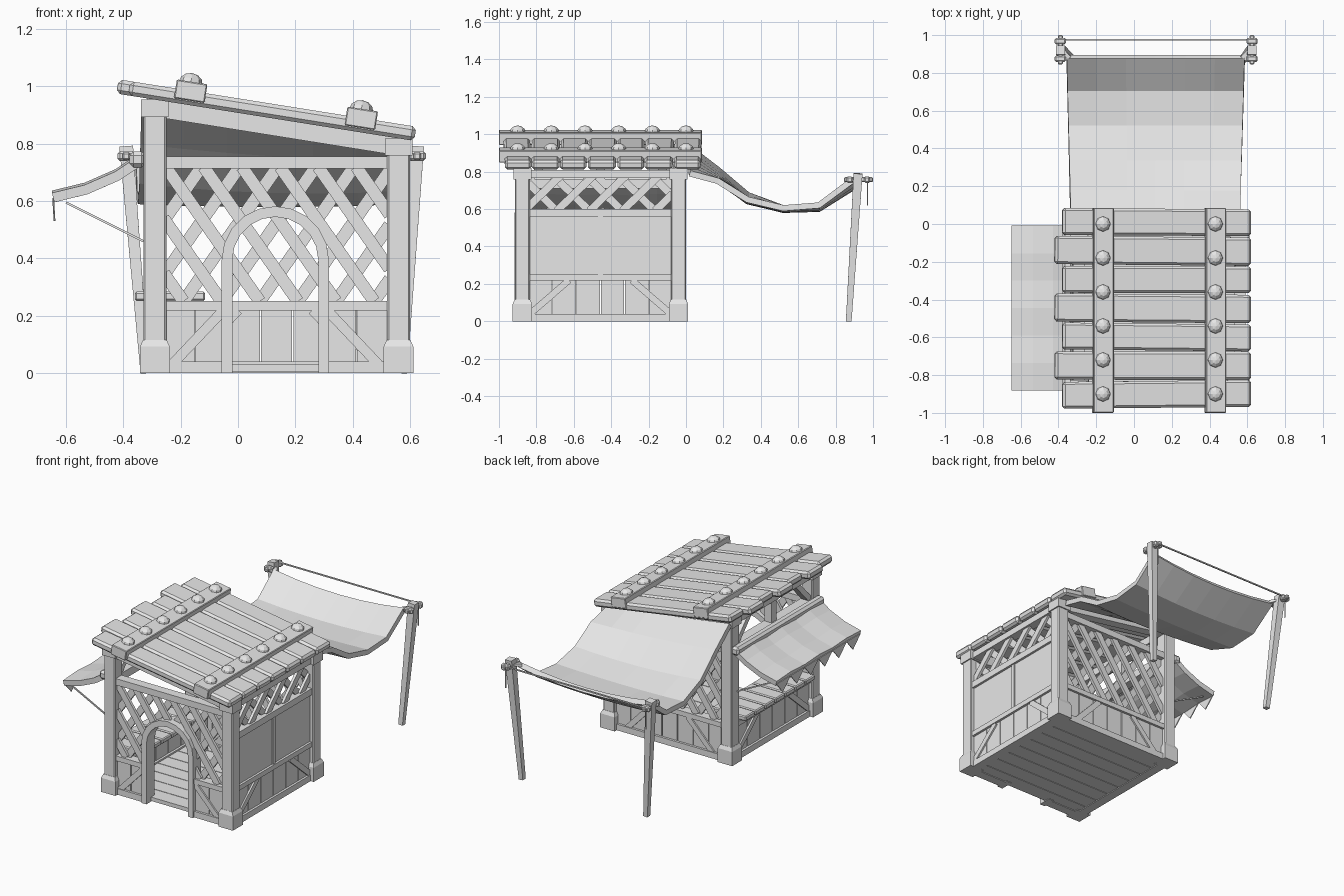
import bpy, bmesh, math, random
from mathutils import Vector as V, Matrix

random.seed(4)
cube = bpy.data.objects.get("Cube")
if cube:
    bpy.data.objects.remove(cube)

mat = bpy.data.materials.new("plain_grey")
mat.use_nodes = True
GREY = (0.8, 0.8, 0.8, 1)
mat.diffuse_color = GREY
mat.node_tree.nodes["Principled BSDF"].inputs["Base Color"].default_value = GREY

X, Y, Z = V((1, 0, 0)), V((0, 1, 0)), V((0, 0, 1))
LEFT, RIGHT, FRONT, BACK = -0.29, 0.56, -0.875, -0.04
parts = {}


def bm_of(name):
    return parts.setdefault(name, bmesh.new())


def bar(name, p, q, w, d, n, taper=1.0, bevel=0.0):
    """Beam from p to q: d thick along n, w wide across, end scaled by taper."""
    bm, p, q, n = bm_of(name), V(p), V(q), V(n)
    a = (q - p).normalized()
    s = a.cross(n).normalized()
    n = s.cross(a)
    rings = []
    for c, k in ((p, 1), (q, taper)):
        rings.append([bm.verts.new(c + s * i * w * k / 2 + n * j * d * k / 2)
                      for i, j in ((-1, -1), (1, -1), (1, 1), (-1, 1))])
    lo, hi = rings
    faces = [bm.faces.new(lo[::-1]), bm.faces.new(hi)]
    for i in range(4):
        k = (i + 1) % 4
        faces.append(bm.faces.new((lo[i], lo[k], hi[k], hi[i])))
    if bevel:
        edges = {e for f in faces for e in f.edges}
        bmesh.ops.bevel(bm, geom=list(edges), offset=bevel, segments=1, affect='EDGES')


def finish(name, bm, thick=0.0, offset=0.0):
    bmesh.ops.recalc_face_normals(bm, faces=bm.faces[:])
    me = bpy.data.meshes.new(name)
    bm.to_mesh(me)
    bm.free()
    me.materials.append(mat)
    ob = bpy.data.objects.new(name, me)
    bpy.context.scene.collection.objects.link(ob)
    if thick:
        mod = ob.modifiers.new("thickness", 'SOLIDIFY')
        mod.thickness, mod.offset = thick, offset
    return ob


def grid(name, rows, thick):
    """Cloth sheet from rows of points."""
    bm = bmesh.new()
    vs = [[bm.verts.new(p) for p in r] for r in rows]
    for r, s in zip(vs, vs[1:]):
        for i in range(len(r) - 1):
            bm.faces.new((r[i], r[i + 1], s[i + 1], s[i]))
    return finish(name, bm, thick)


# Walls: functions turning (along, height) into a point, with their normals
WALLS = {
    "front": (lambda u, z: V((u, FRONT, z)), Y),
    "back": (lambda u, z: V((u, BACK, z)), Y),
    "left": (lambda u, z: V((LEFT, u, z)), X),
    "right": (lambda u, z: V((RIGHT, u, z)), X),
}


def wall_bar(side, part, a, b, w, d=0.05, shift=0.0):
    at, n = WALLS[side]
    bar(side + "_" + part, at(*a) + n * shift, at(*b) + n * shift, w, d, n)


def boards(side, u0, u1, z0, z1, count):
    step = (u1 - u0) / count
    for i in range(count):
        u = u0 + step * (i + 0.5)
        wall_bar(side, "boards", (u, z0), (u, z1), step - 0.005, 0.03)


def lattice(side, u0, u1, z0, z1, pitch, rise, width, blocked=lambda u, z: False):
    """Two layers of crossing slats, broken where the opening is."""
    tall, steps = z1 - z0, 120
    run = tall * pitch / rise
    for layer in (-1, 1):
        start = u0 - run
        while start < u1 + run:
            begin = last = None
            for i in range(steps + 2):
                t = i / steps
                p = (start + layer * run * t, z0 + tall * t)
                ok = i <= steps and u0 < p[0] < u1 and not blocked(*p)
                if ok:
                    begin, last = begin or p, p
                elif begin:
                    if begin != last:
                        wall_bar(side, "lattice", begin, last, width, 0.018, layer * 0.008)
                    begin = None
            start += pitch


# Corner posts with tapered footings and caps
def roof_under(x):
    return 0.908 - 0.159 * x


for x in (LEFT, RIGHT):
    top = roof_under(x)
    for y in (FRONT, BACK):
        bar("corner_posts", (x, y, 0.05), (x, y, top), 0.08, 0.08, Y, bevel=0.006)
        bar("post_footings", (x, y, 0), (x, y, 0.092), 0.104, 0.104, Y)
        bar("post_footings", (x, y, 0.092), (x, y, 0.115), 0.104, 0.104, Y, taper=0.8)
        bar("post_caps", (x, y, top - 0.06), (x, y, top), 0.096, 0.096, Y)

# Floor planks
for i in range(8):
    y = FRONT + 0.055 + i * 0.104
    bar("floor_planks", (LEFT, y, 0.017), (RIGHT, y, 0.017), 0.1, 0.025, Z)

# Doorway arch
DOOR, SPRING = 0.13, 0.395


def arch_points(r):
    pts = [(DOOR - r, 0)]
    pts += [(DOOR - r * math.cos(math.pi * i / 10), SPRING + r * math.sin(math.pi * i / 10))
            for i in range(11)]
    return pts + [(DOOR + r, 0)]


grid("door_arch", [[(x, FRONT, z) for x, z in arch_points(r)] for r in (0.15, 0.187)], 0.085)


def in_door(u, z):
    du = abs(u - DOOR)
    return du < 0.17 and z < SPRING + math.sqrt(0.17 ** 2 - du * du)


# Front and back walls: rails, boards, braces, lattice and rafter
for side, spans in (("front", ((-0.26, -0.04), (0.30, 0.53))), ("back", ((-0.26, 0.53),))):
    for u0, u1 in spans:
        wall_bar(side, "rails", (u0, 0.235), (u1, 0.235), 0.032, 0.06)
        wall_bar(side, "rails", (u0, 0.02), (u1, 0.02), 0.04, 0.06)
        boards(side, u0, u1, 0.02, 0.23, max(2, round((u1 - u0) / 0.12)))
    wall_bar(side, "rails", (-0.26, 0.735), (0.53, 0.735), 0.042, 0.06)
    inset = 0.0 if side == "front" else 0.05
    wall_bar(side, "braces", (-0.23 + inset, 0.03), (-0.05 + inset, 0.22), 0.035)
    wall_bar(side, "braces", (0.49 - inset, 0.03), (0.31 - inset, 0.22), 0.035)
    lattice(side, -0.26, 0.53, 0.25, 0.72, 0.133, 0.19, 0.043,
            in_door if side == "front" else lambda u, z: False)
    wall_bar(side, "rafter", (LEFT - 0.03, roof_under(LEFT) - 0.025),
             (RIGHT + 0.03, roof_under(RIGHT) - 0.035), 0.06, 0.06)

# Closed right wall: panels below, wide lattice above
Y0, Y1, YM = FRONT + 0.03, BACK - 0.03, (FRONT + BACK) / 2
for side in ("left", "right"):
    wall_bar(side, "rails", (Y0, 0.02), (Y1, 0.02), 0.04, 0.06)
    wall_bar(side, "rails", (Y0, 0.235), (Y1, 0.235), 0.032, 0.06)
    boards(side, Y0, Y1, 0.02, 0.23, 6)
    wall_bar(side, "braces", (Y0, 0.03), (Y0 + 0.22, 0.22), 0.035)
    wall_bar(side, "braces", (Y1, 0.03), (Y1 - 0.22, 0.22), 0.035)
boards("right", Y0, Y1, 0.24, 0.58, 2)
wall_bar("right", "stile", (YM, 0.24), (YM, 0.58), 0.025, 0.045)
for z in (0.58, 0.787):
    wall_bar("right", "rails", (Y0, z), (Y1, z), 0.042, 0.06)
lattice("right", Y0, Y1, 0.59, 0.78, 0.175, 0.17, 0.042)

# Open left side: beams, short post, braces and plank counter
for z in (0.735, 0.92):
    wall_bar("left", "rails", (Y0, z), (Y1, z), 0.05, 0.06)
wall_bar("left", "short_post", (YM, 0.74), (YM, 0.92), 0.05, 0.05)
wall_bar("left", "braces", (Y0, 0.75), (Y0 + 0.15, 0.91), 0.035)
wall_bar("left", "braces", (Y1, 0.75), (Y1 - 0.15, 0.91), 0.035)
for i in range(7):
    y = Y0 + 0.07 + i * 0.104
    bar("counter_planks", (-0.36, y, 0.268), (-0.115, y, 0.268), 0.097, 0.032, Z, bevel=0.006)
for y in (Y0 + 0.08, Y1 - 0.08):
    bar("counter_legs", (-0.14, y, 0.02), (-0.14, y, 0.26), 0.035, 0.035, Y)

# Sloping roof planks, straps and rivets
SLOPE_N = V((0.159, 0, 1)).normalized()
for i in range(7):
    y = 0.01 - i * 0.152
    x0 = -0.38 if i % 2 == 0 else -0.42
    tilt = random.uniform(-0.006, 0.006)
    bar("roof_planks", (x0, y - tilt, roof_under(x0) + 0.025), (0.618, y + tilt, roof_under(0.618) + 0.025),
        0.142 if i % 2 == 0 else 0.15, 0.05, SLOPE_N, bevel=0.013)
for x in (-0.165, 0.43):
    top = roof_under(x) + 0.083
    bar("roof_straps", (x, -1, top - 0.034), (x, 0.085, top - 0.034), 0.108, 0.066, SLOPE_N, bevel=0.004)
    for i in range(6):
        spot = Matrix.Translation((x, -0.18 * i, top - 0.006)) @ Matrix.Rotation(0.158, 4, 'Y')
        bmesh.ops.create_uvsphere(bm_of("roof_rivets"), u_segments=8, v_segments=6, radius=0.042,
                                  matrix=spot @ Matrix.Diagonal((1, 1, 0.85, 1)))

# Large sagging cloth behind: (y, left height, right height, sag)
ROWS = ((0.02, 0.925, 0.79, 0), (0.17, 0.81, 0.75, 0.01), (0.33, 0.675, 0.65, 0.02),
        (0.52, 0.605, 0.605, 0.01), (0.71, 0.62, 0.62, 0.02), (0.885, 0.75, 0.75, 0.04))
cloth = []
for y, zl, zr, sag in ROWS:
    row = []
    for i in range(7):
        t = i / 6
        row.append((-0.335 - 0.025 * y + t * (0.895 + 0.055 * y), y,
                    zl + (zr - zl) * t - sag * 4 * t * (1 - t)))
    cloth.append(row)
grid("rear_cloth", cloth, 0.032)

# Leaning cloth poles, pegs, ties and cords
for top_x, foot_x, cx in ((-0.39, -0.325, -0.35), (0.625, 0.575, 0.58)):
    bar("cloth_poles", (foot_x, 0.87, 0), (top_x, 0.92, 0.79), 0.03, 0.03, Y, taper=1.6)
    bar("cloth_pegs", (top_x, 0.845, 0.757), (top_x, 1.0, 0.757), 0.026, 0.026, Z, bevel=0.005)
    for y in (0.875, 0.968):
        bar("peg_knots", (top_x - 0.03, y, 0.757), (top_x + 0.03, y, 0.757), 0.034, 0.034, Z, bevel=0.008)
    bar("cloth_ties", (cx, 0.875, 0.75), (top_x, 0.93, 0.76), 0.04, 0.02, Z, taper=0.5)
    bar("cords", (top_x, 0.97, 0.62), (top_x, 0.97, 0.75), 0.006, 0.006, Y)
bar("cords", (-0.39, 0.975, 0.762), (0.625, 0.975, 0.762), 0.008, 0.008, Z)

# Side awning with roller, stay ropes and pointed trim
PROFILE = ((-0.35, 0.735), (-0.42, 0.688), (-0.53, 0.64), (-0.645, 0.612))
grid("side_awning", [[(x, -0.88 + 0.87 * i / 6, z + 0.008 * (i % 2)) for i in range(7)]
                     for x, z in PROFILE], 0.034)
bar("awning_roller", (-0.35, -0.9, 0.745), (-0.35, 0.0, 0.745), 0.056, 0.056, Z, bevel=0.014)
for y in (FRONT + 0.02, BACK - 0.02):
    bar("cords", (-0.6, y, 0.595), (-0.33, y, 0.46), 0.008, 0.008, Y)
trim = bmesh.new()
for i in range(6):
    y = -0.88 + 0.145 * i
    trim.faces.new([trim.verts.new(p) for p in
                    ((-0.645, y, 0.61), (-0.645, y + 0.145, 0.61), (-0.64, y + 0.072, 0.53))])
finish("awning_trim", trim, 0.006)

for part, mesh in parts.items():
    finish(part, mesh)
